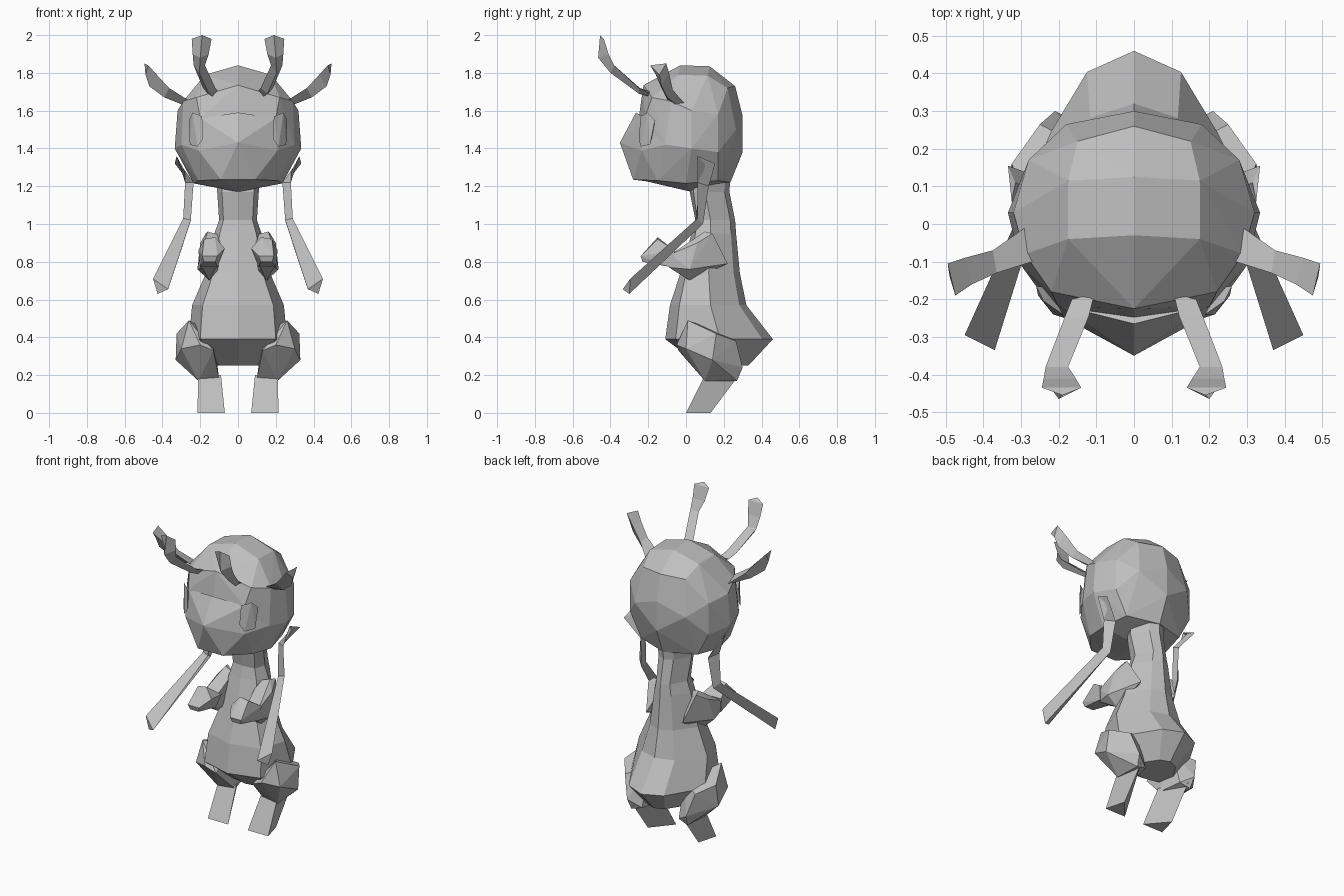
import bpy, bmesh
from mathutils import Vector

mat = bpy.data.materials.new("plain grey")
mat.diffuse_color = (0.52, 0.52, 0.52, 1)


def finish(name, bm):
    bmesh.ops.recalc_face_normals(bm, faces=bm.faces)
    me = bpy.data.meshes.new(name)
    bm.to_mesh(me)
    bm.free()
    me.materials.append(mat)
    ob = bpy.data.objects.new(name, me)
    bpy.context.collection.objects.link(ob)
    return ob


def hull(name, pts):
    bm = bmesh.new()
    for p in pts:
        bm.verts.new(p)
    bmesh.ops.convex_hull(bm, input=bm.verts)
    loose = [v for v in bm.verts if not v.link_faces]
    bmesh.ops.delete(bm, geom=loose, context='VERTS')
    bmesh.ops.dissolve_limit(bm, angle_limit=0.02, verts=bm.verts, edges=bm.edges)
    return finish(name, bm)


def loft(name, rings):
    bm = bmesh.new()
    vs = [[bm.verts.new(p) for p in r] for r in rings]
    n = len(vs[0])
    for a, b in zip(vs, vs[1:]):
        for i in range(n):
            j = (i + 1) % n
            bm.faces.new((a[i], a[j], b[j], b[i]))
    bm.faces.new(vs[0])
    bm.faces.new(vs[-1])
    return finish(name, bm)


def both(half):
    return half + [(-x, y, z) for x, y, z in half if x]


# Head: faceted ball
hull("head", both([
    (0, -0.255, 1.53), (0, -0.225, 1.735), (0, -0.03, 1.84), (0, 0.125, 1.835),
    (0, 0.26, 1.73), (0, 0.30, 1.57), (0, 0.30, 1.38), (0, 0.235, 1.22),
    (0, 0.03, 1.17), (0.09, -0.27, 1.24), (0.20, -0.22, 1.56),
    (0.175, -0.04, 1.79), (0.175, 0.115, 1.785), (0.22, -0.18, 1.67),
    (0.29, -0.08, 1.65), (0.32, 0.03, 1.60), (0.335, 0.03, 1.40),
    (0.30, -0.11, 1.42), (0.235, 0.0, 1.215), (0.21, -0.15, 1.23),
    (0.28, 0.17, 1.58), (0.28, 0.17, 1.38), (0.2, 0.17, 1.23),
    (0.18, 0.265, 1.50), (0.15, 0.22, 1.72)]))

# Pointed muzzle on the lower face
hull("muzzle", both([
    (0, -0.35, 1.43), (0, -0.265, 1.59), (0.20, -0.215, 1.56), (0.21, -0.235, 1.39),
    (0.09, -0.28, 1.235), (0.21, -0.15, 1.23), (0.30, -0.11, 1.42), (0, 0, 1.2)]))

# Body: neck, belly and pointed rump
# (z, half width, front y, front corner y, side y, back y)
rings = []
for z, w, f, c, m, b in [(1.34, 0.12, 0.05, 0.06, 0.12, 0.24), (1.17, 0.11, 0.02, 0.04, 0.1, 0.23),
                         (1.02, 0.10, 0.05, 0.06, 0.13, 0.26), (0.95, 0.125, 0.03, 0.05, 0.13, 0.265),
                         (0.74, 0.17, -0.03, 0.0, 0.12, 0.285), (0.57, 0.243, -0.085, -0.035, 0.13, 0.32),
                         (0.39, 0.26, -0.11, -0.055, 0.18, 0.46), (0.25, 0.13, 0.08, 0.1, 0.2, 0.33)]:
    half = [(w * 0.77, c), (w, m), (w * 0.48, b - (b - m) * 0.2)]
    ring = [(0, f)] + half + [(0, b)] + [(-x, y) for x, y in reversed(half)]
    rings.append([(x, y, z) for x, y in ring])
loft("body", rings)

for s, tag in ((1, "right"), (-1, "left")):
    def mirrored(pts):
        return [Vector((x * s, y, z)) for x, y, z in pts]

    def limb(part, sections):
        loft(tag + part, [mirrored(r) for r in sections])

    # Eyes: thin slanted plates
    hull(tag + "_eye", mirrored([
        (0.19, -0.24, 1.57), (0.24, -0.205, 1.59), (0.26, -0.165, 1.55),
        (0.255, -0.19, 1.42), (0.215, -0.24, 1.41), (0.185, -0.25, 1.45),
        (0.22, -0.17, 1.5)]))

    # Thigh, then three-sided shin
    hull(tag + "_thigh", mirrored([
        (0.13, -0.04, 0.33), (0.20, -0.05, 0.36), (0.26, 0.01, 0.49),
        (0.30, 0.0, 0.34), (0.325, 0.16, 0.42), (0.33, 0.14, 0.28),
        (0.25, 0.265, 0.38), (0.21, 0.30, 0.24), (0.20, 0.27, 0.17),
        (0.21, 0.10, 0.17), (0.10, 0.11, 0.18), (0.13, 0.26, 0.19),
        (0.13, 0.2, 0.42)]))
    limb("_shin", [[(0.09, 0.11, 0.2), (0.21, 0.10, 0.2), (0.18, 0.28, 0.2)],
                   [(0.07, 0.0, 0), (0.215, 0.0, 0), (0.18, 0.13, 0)]])

    # Short arm with a chunky paw
    hull(tag + "_arm", mirrored([
        (0.09, 0.08, 0.94), (0.16, 0.10, 0.96), (0.17, 0.14, 0.95),
        (0.13, 0.22, 0.79), (0.20, 0.06, 0.90), (0.215, 0.02, 0.76),
        (0.15, 0.02, 0.70), (0.10, 0.06, 0.74), (0.11, -0.08, 0.83),
        (0.20, -0.08, 0.84), (0.19, -0.09, 0.77), (0.12, -0.09, 0.77)]))
    hull(tag + "_paw", mirrored([
        (0.075, -0.06, 0.86), (0.21, -0.06, 0.86), (0.12, -0.15, 0.93),
        (0.18, -0.15, 0.92), (0.07, -0.17, 0.87), (0.11, -0.24, 0.83),
        (0.19, -0.24, 0.83), (0.12, -0.23, 0.80), (0.18, -0.23, 0.80),
        (0.20, -0.07, 0.77), (0.11, -0.07, 0.77)]))

    # Long hanging ear
    limb("_ear", [[(0.325, 0.06, 1.36), (0.335, 0.155, 1.32), (0.315, 0.11, 1.33)],
                  [(0.28, 0.06, 1.22), (0.24, 0.12, 1.2), (0.235, 0.075, 1.22)],
                  [(0.29, 0.06, 1.03), (0.255, 0.09, 1.0), (0.25, 0.05, 1.02)],
                  [(0.45, -0.295, 0.71), (0.425, -0.30, 0.63), (0.37, -0.335, 0.655)]])

    # Inner and outer antennae with flared tips
    limb("_inner_antenna", [
        [(0.105, -0.185, 1.70), (0.165, -0.2, 1.695), (0.135, -0.2, 1.675)],
        [(0.12, -0.245, 1.72), (0.185, -0.25, 1.72), (0.155, -0.25, 1.69)],
        [(0.175, -0.38, 1.84), (0.235, -0.38, 1.84), (0.205, -0.4, 1.80)],
        [(0.155, -0.41, 1.9), (0.24, -0.41, 1.9), (0.2, -0.465, 1.88)],
        [(0.14, -0.435, 1.98), (0.245, -0.435, 1.98), (0.19, -0.455, 2.0)]])
    limb("_outer_antenna", [
        [(0.29, -0.01, 1.64), (0.27, -0.10, 1.66), (0.29, -0.05, 1.63)],
        [(0.375, -0.07, 1.71), (0.365, -0.13, 1.72), (0.39, -0.1, 1.67)],
        [(0.45, -0.09, 1.80), (0.43, -0.16, 1.79), (0.47, -0.13, 1.73)],
        [(0.495, -0.105, 1.85), (0.475, -0.19, 1.84), (0.49, -0.14, 1.79)]])
